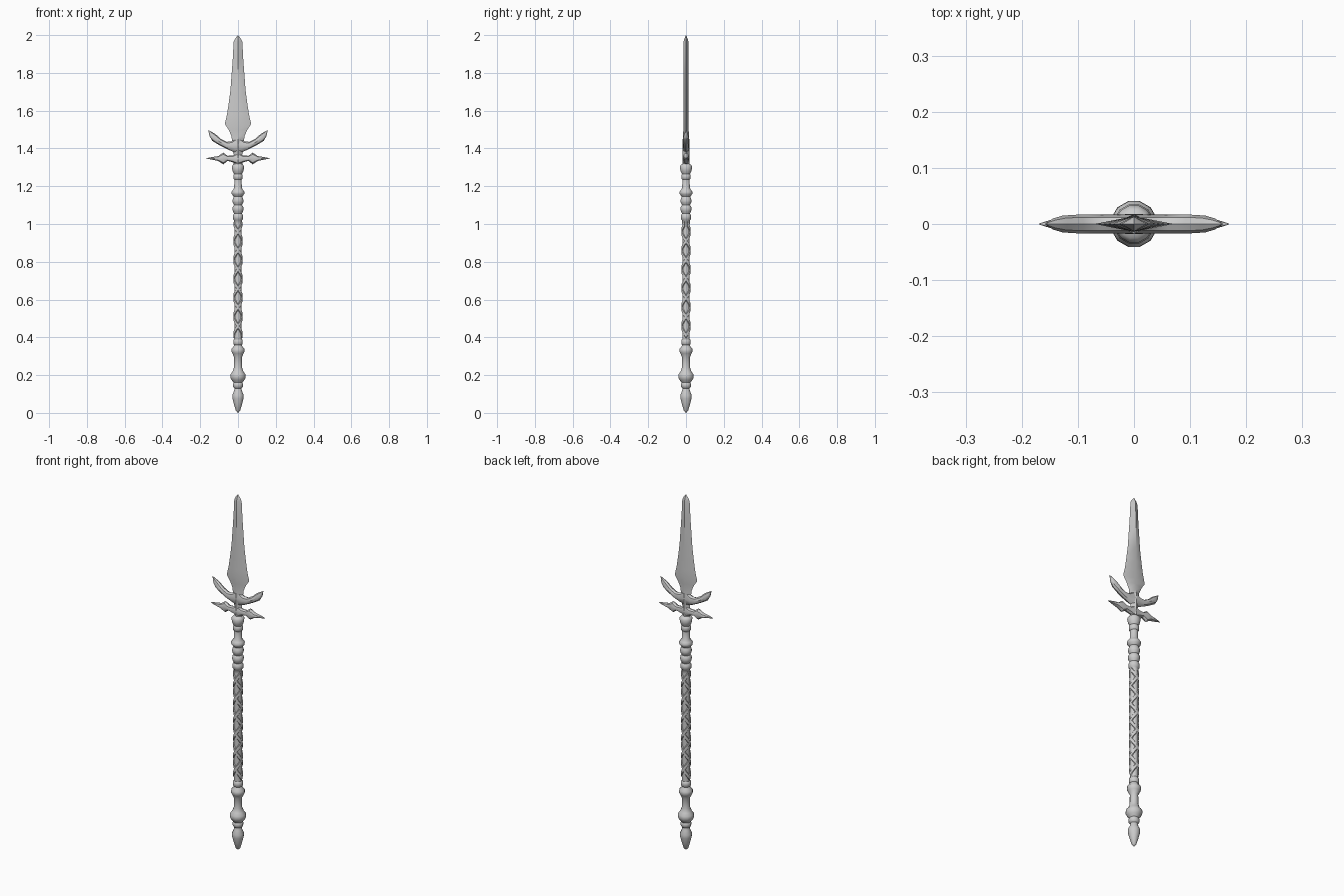
import bpy, bmesh, math


def finish(name, bm, angle=40):
    bmesh.ops.remove_doubles(bm, verts=bm.verts, dist=0.00001)
    bmesh.ops.recalc_face_normals(bm, faces=bm.faces)
    me = bpy.data.meshes.new(name)
    bm.to_mesh(me)
    bm.free()
    ob = bpy.data.objects.new(name, me)
    bpy.context.collection.objects.link(ob)
    bpy.ops.object.select_all(action='DESELECT')
    ob.select_set(True)
    bpy.context.view_layer.objects.active = ob
    bpy.ops.object.shade_smooth_by_angle(angle=math.radians(angle))
    return ob


def skin(bm, rings, caps=True):
    rows = [[bm.verts.new(p) for p in ring] for ring in rings]
    n = len(rows[0])
    for a, b in zip(rows, rows[1:]):
        for i in range(n):
            j = (i + 1) % n
            bm.faces.new((a[i], a[j], b[j], b[i]))
    if caps:
        bm.faces.new(rows[0][::-1])
        bm.faces.new(rows[-1])


def lathe(name, profile, sides=12):
    bm = bmesh.new()
    angs = [(i + 0.5) * math.tau / sides for i in range(sides)]
    skin(bm, [[(r * math.cos(a), r * math.sin(a), z) for a in angs]
              for z, r in profile])
    return finish(name, bm, 50)


def lens(upper, lower, t, n):
    # Ring spanning two outline points in the xz plane, bulging by t in y
    ring = []
    for i in range(n):
        a = i * math.tau / n
        u = 0.5 + 0.5 * math.cos(a)
        ring.append((lower[0] + (upper[0] - lower[0]) * u, t * math.sin(a),
                     lower[1] + (upper[1] - lower[1]) * u))
    return ring


def mirrored_prong(name, sections):
    for side, s in (("right", 1), ("left", -1)):
        bm = bmesh.new()
        skin(bm, [lens((s * ux, uz), (s * lx, lz), t, 8)
                  for ux, uz, lx, lz, t in sections])
        finish(f"{name}_{side}", bm)


# Blade with diamond section, running down into the neck
blade = [(1.30, .024, .018), (1.36, .021, .018), (1.40, .03, .018),
         (1.44, .032, .018), (1.465, .034, .016), (1.50, .050, .014),
         (1.53, .070, .014), (1.58, .058, .014), (1.64, .049, .014),
         (1.71, .040, .014), (1.87, .028, .014), (1.965, .023, .013),
         (1.98, .016, .009), (2.0, .0005, .0005)]
bm = bmesh.new()
skin(bm, [lens((w, z), (-w, z), t, 4) for z, w, t in blade])
finish("blade", bm)

# Upswept prongs and straight crossguard
mirrored_prong("upper_prong", [
    (0, 1.465, 0, 1.372, .017), (.035, 1.438, .032, 1.385, .017),
    (.06, 1.435, .065, 1.400, .017), (.09, 1.450, .10, 1.418, .017),
    (.118, 1.475, .136, 1.440, .015), (.138, 1.487, .150, 1.464, .010),
    (.158, 1.498, .158, 1.497, .001)])
mirrored_prong("crossguard", [
    (0, 1.380, 0, 1.312, .018), (.025, 1.363, .025, 1.326, .017),
    (.055, 1.361, .055, 1.334, .017), (.078, 1.378, .078, 1.316, .017),
    (.105, 1.359, .105, 1.334, .016), (.14, 1.354, .14, 1.341, .010),
    (.169, 1.348, .169, 1.347, .001)])

# Turned collars under the head
lathe("upper_collar", [
    (1.0, .021), (1.02, .022), (1.025, .028), (1.045, .028), (1.055, .021),
    (1.068, .028), (1.08, .031), (1.092, .028), (1.10, .022), (1.112, .028),
    (1.122, .031), (1.134, .028), (1.145, .023), (1.158, .034),
    (1.168, .036), (1.178, .030), (1.19, .021), (1.235, .020),
    (1.24, .026), (1.258, .026), (1.265, .022), (1.28, .030),
    (1.305, .034), (1.315, .026), (1.32, .014)])

# Grip core with crossing spiral wraps
lathe("grip_core", [(.36, .0205), (1.02, .0205)])


def wrap(name, hand, phase):
    bm = bmesh.new()
    rings, steps, z0, z1, pitch = [], 108, .41, 1.0, .2
    for i in range(steps + 1):
        z = z0 + (z1 - z0) * i / steps
        a = phase + hand * (z - z0) / pitch * math.tau
        rings.append([(r * math.cos(a), r * math.sin(a), z + dz)
                      for r, dz in ((.018, -.018), (.0245, -.011),
                                    (.0245, .011), (.018, .018))])
    skin(bm, rings)
    finish(name, bm)


for h in (1, -1):
    for k in (0, 1):
        wrap(f"grip_wrap_{'a' if h > 0 else 'b'}{k + 1}", h, k * math.pi)

# Turned butt with pointed end
lathe("butt", [
    (0, .001), (.012, .012), (.045, .022), (.075, .030), (.095, .031),
    (.115, .022), (.13, .019), (.137, .027), (.153, .028), (.16, .024),
    (.175, .036), (.188, .042), (.205, .041), (.218, .030), (.24, .022),
    (.295, .021), (.315, .031), (.325, .036), (.34, .035), (.352, .024),
    (.36, .021), (.365, .026), (.385, .026), (.392, .020)])
